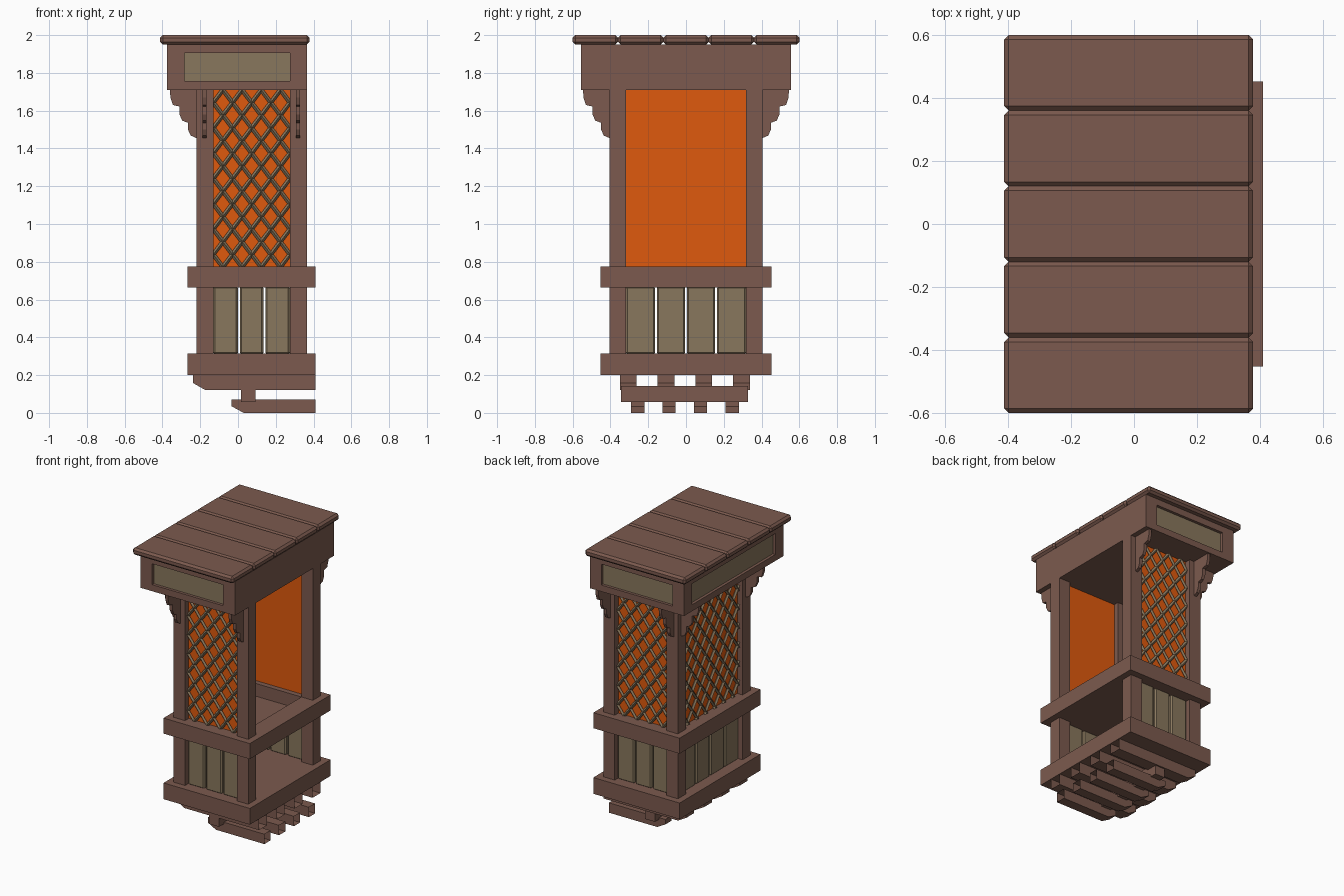
import bpy, bmesh
from mathutils import Vector, Matrix

if "Cube" in bpy.data.objects:
    bpy.data.objects.remove(bpy.data.objects["Cube"])


def material(name, rgb):
    m = bpy.data.materials.new(name)
    m.diffuse_color = (*rgb, 1)
    m.use_nodes = True
    m.node_tree.nodes["Principled BSDF"].inputs["Base Color"].default_value = m.diffuse_color
    return m


BROWN = material("brown_wood", (0.20, 0.102, 0.077))
TAN = material("tan_wood", (0.25, 0.185, 0.11))
ORANGE = material("orange_glow", (0.74, 0.10, 0.004))


def finish(name, bm, *mats):
    bmesh.ops.recalc_face_normals(bm, faces=bm.faces)
    me = bpy.data.meshes.new(name)
    bm.to_mesh(me)
    bm.free()
    for m in mats:
        me.materials.append(m)
    ob = bpy.data.objects.new(name, me)
    bpy.context.collection.objects.link(ob)
    return ob


def add_box(bm, a, b):
    a, b = Vector(a), Vector(b)
    size = [abs(q - p) for p, q in zip(a, b)]
    mat = Matrix.Translation((a + b) / 2) @ Matrix.Diagonal((*size, 1))
    bmesh.ops.create_cube(bm, size=1, matrix=mat)


def boxes(name, mat, pairs, bevel=0):
    bm = bmesh.new()
    for a, b in pairs:
        add_box(bm, a, b)
    ob = finish(name, bm, mat)
    if bevel:
        mod = ob.modifiers.new("chamfer", 'BEVEL')
        mod.width, mod.segments = bevel, 1
    return ob


def add_prism(bm, pts, offset):
    """Extrude a planar outline; returns the two caps and the side faces."""
    f = bm.faces.new([bm.verts.new(p) for p in pts])
    ext = bmesh.ops.extrude_face_region(bm, geom=[f], use_keep_orig=True)
    vs = [v for v in ext["geom"] if isinstance(v, bmesh.types.BMVert)]
    bmesh.ops.translate(bm, verts=vs, vec=offset)


# Roof planks
boxes("roof_planks", BROWN,
      [((-0.412, -0.6 + i * 0.24, 1.95), (0.378, -0.36 + i * 0.24, 2.0)) for i in range(5)],
      bevel=0.014)

# Header box with recessed tan panels on three sides
bm = bmesh.new()
add_box(bm, (-0.375, -0.557, 1.71), (0.365, 0.557, 1.95))
bm.normal_update()
faces = [f for f in bm.faces if abs(f.normal.z) < 0.5 and f.normal.x < 0.5]
for f in faces:
    n = f.normal.copy()
    c = f.calc_center_median()
    bmesh.ops.inset_individual(bm, faces=[f], thickness=0.065)
    for v in f.verts:                      # wider margin at the ends
        ax = 1 if abs(n.x) > 0.5 else 0
        v.co[ax] += -0.045 if v.co[ax] > c[ax] else 0.045
    new = bmesh.ops.extrude_discrete_faces(bm, faces=[f])["faces"][0]
    bmesh.ops.translate(bm, verts=new.verts[:], vec=n * -0.02)
    new.material_index = 1
finish("header", bm, BROWN, TAN)

# Corner posts
boxes("corner_posts", BROWN,
      [((x, s * 0.318, 0.3), (x + 0.09, s * 0.406, 1.715)) for x in (-0.221, 0.275) for s in (-1, 1)])

# Bottom slab, and sill frame with a sunken floor
boxes("bottom_slab", BROWN, [((-0.267, -0.453, 0.2), (0.41, 0.453, 0.315))])
boxes("sill_frame", BROWN, [
    ((-0.267, -0.453, 0.665), (0.41, -0.318, 0.775)),
    ((-0.267, 0.318, 0.665), (0.41, 0.453, 0.775)),
    ((-0.267, -0.318, 0.665), (-0.13, 0.318, 0.775)),
    ((0.275, -0.318, 0.665), (0.41, 0.318, 0.775)),
    ((-0.13, -0.318, 0.665), (0.275, 0.318, 0.685))])

# Side walls: outward normal, horizontal axis, plane distance, span, plank count
SIDES = {
    "front": (Vector((0, -1, 0)), Vector((1, 0, 0)), 0.36, -0.131, 0.275, 3),
    "back": (Vector((0, 1, 0)), Vector((1, 0, 0)), 0.36, -0.131, 0.275, 3),
    "left": (Vector((-1, 0, 0)), Vector((0, 1, 0)), 0.175, -0.318, 0.318, 4),
}
Z0, Z1 = 0.775, 1.71
DU, SLOPE, R = 0.1015, 1.32, 0.011

for side, (n, U, d, u0, u1, count) in SIDES.items():
    def P(u, z, off=0):
        return n * (d + off) + U * u + Vector((0, 0, z))

    # Orange screen behind the lattice
    boxes(side + "_screen", ORANGE, [(P(u0, Z0 - 0.002, -0.005), P(u1, Z1, 0.005))])

    # Crossed lattice bars clipped to the opening
    bm = bmesh.new()
    run = (Z1 - Z0) / SLOPE
    for s in (1, -1):
        k = 0
        while True:
            start = u0 - run + DU * (k + 0.5)
            k += 1
            if start >= u1:
                break
            a, b = max(start, u0), min(start + run, u1)
            if b - a < 0.012:
                continue
            za, zb = Z0 + (a - start) * SLOPE, Z0 + (b - start) * SLOPE
            if s < 0:
                a, b = u0 + u1 - a, u0 + u1 - b
            A, B = P(a, za, 0.014), P(b, zb, 0.014)
            z = (B - A).normalized()
            rot = Matrix((n, z.cross(n), z)).transposed().to_4x4()
            bmesh.ops.create_cone(bm, cap_ends=True, segments=4, radius1=R, radius2=R,
                                  depth=(B - A).length,
                                  matrix=Matrix.Translation((A + B) / 2) @ rot)
    finish(side + "_lattice", bm, TAN)

    # Lower planks with narrow gaps
    w = (u1 - u0) / count
    boxes(side + "_planks", TAN,
          [(P(u0 + i * w + (0.005 if i else 0), 0.31, -0.016),
            P(u0 + (i + 1) * w - (0.005 if i < count - 1 else 0), 0.67, 0.016))
           for i in range(count)], bevel=0.009)

# Stepped brackets under the header (outward distance, height)
STEPS = [(0, 1.712), (0.14, 1.712), (0.138, 1.67), (0.125, 1.63), (0.09, 1.622), (0.09, 1.58),
         (0.075, 1.547), (0.045, 1.536), (0.045, 1.50), (0.03, 1.468), (0, 1.455)]
bm = bmesh.new()
for s in (-1, 1):
    for x in (-0.178, 0.318):
        add_prism(bm, [(x - 0.011, s * (0.405 + o), z) for o, z in STEPS], (0.022, 0, 0))
    add_prism(bm, [(-0.22 - o, s * 0.362 - 0.011, z) for o, z in STEPS], (0, 0.022, 0))
finish("header_brackets", bm, BROWN)


# Support joists with chamfered noses, open at the wall end
def joists(name, x0, xc, z0, zc, z1, starts, width):
    bm = bmesh.new()
    outline = [(x0, z1), (x0, zc), (xc, z0), (0.41, z0), (0.41, z1)]
    for y in starts:
        add_prism(bm, [(x, y, z) for x, z in outline], (0, width, 0))
    bmesh.ops.recalc_face_normals(bm, faces=bm.faces)
    ends = [f for f in bm.faces if all(v.co.x > 0.409 for v in f.verts)]
    bmesh.ops.delete(bm, geom=ends, context='FACES_ONLY')
    finish(name, bm, BROWN)


joists("upper_joists", -0.238, -0.175, 0.122, 0.158, 0.2, (-0.35, -0.15, 0.05, 0.25), 0.088)
joists("lower_joists", -0.034, 0.03, 0.0, 0.035, 0.07, (-0.29, -0.125, 0.042, 0.21), 0.07)
boxes("cross_beam", BROWN, [((0.015, -0.345, 0.058), (0.092, 0.327, 0.142))])
